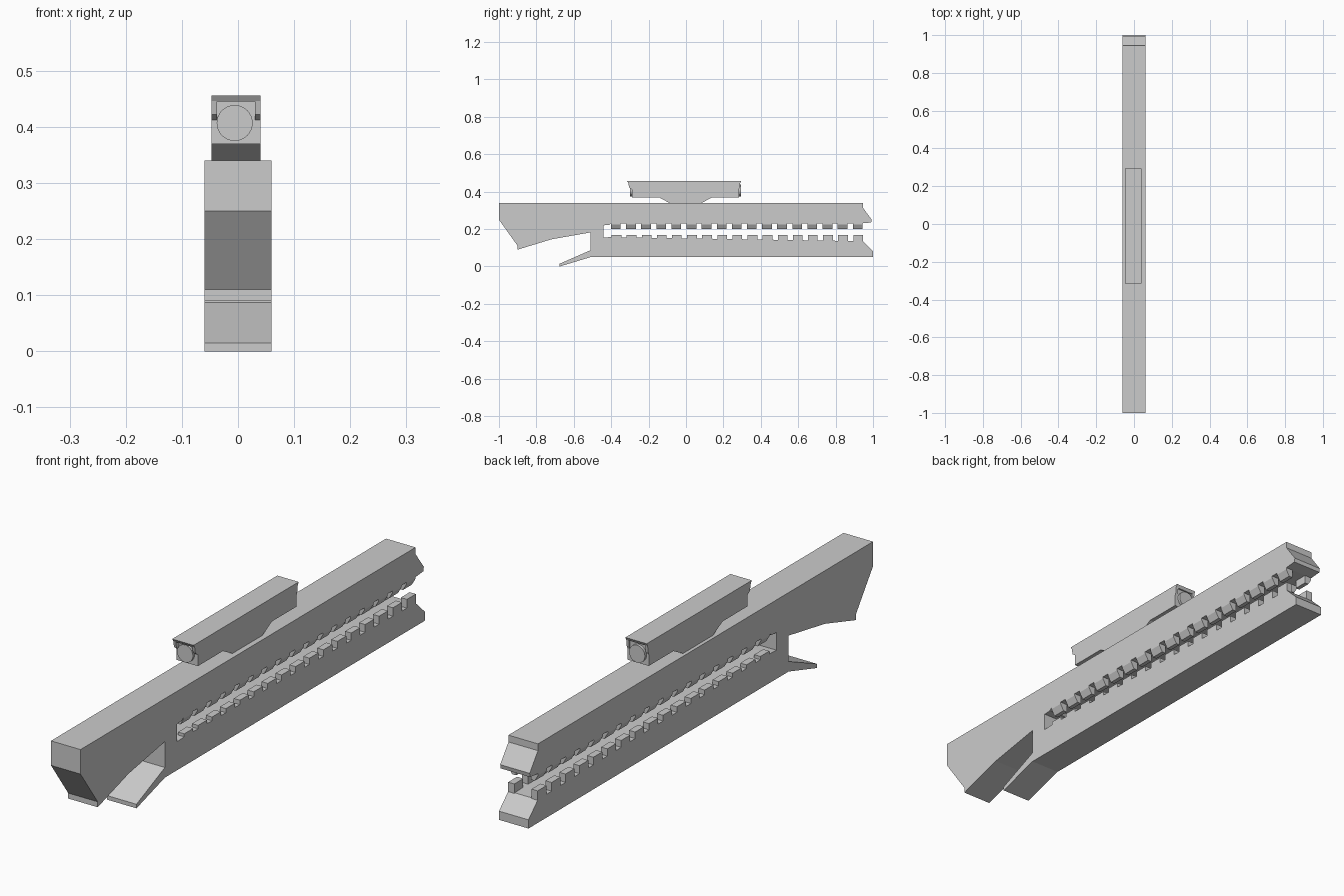
import bpy, bmesh, math
from mathutils import Matrix

if "Cube" in bpy.data.objects:
    bpy.data.objects.remove(bpy.data.objects["Cube"])


def finish(bm, name):
    bmesh.ops.recalc_face_normals(bm, faces=bm.faces[:])
    me = bpy.data.meshes.new(name)
    bm.to_mesh(me)
    bm.free()
    ob = bpy.data.objects.new(name, me)
    bpy.context.collection.objects.link(ob)
    return ob


def add_prism(bm, pts, axis, a, b):
    """Extrude a profile: axis 'x' takes (y, z) points, axis 'y' takes (x, z)."""
    pos = (lambda p, t: (t, p[0], p[1])) if axis == 'x' else (lambda p, t: (p[0], t, p[1]))
    face = bm.faces.new([bm.verts.new(pos(p, a)) for p in pts])
    ext = bmesh.ops.extrude_face_region(bm, geom=[face])
    vs = [g for g in ext['geom'] if isinstance(g, bmesh.types.BMVert)]
    bmesh.ops.translate(bm, verts=vs, vec=(b - a, 0, 0) if axis == 'x' else (0, b - a, 0))


def prism(name, pts, axis, a, b):
    bm = bmesh.new()
    add_prism(bm, pts, axis, a, b)
    return finish(bm, name)


# Main body: stock, upper rail, slot wall, lower rail and rear spur
prism("body", [
    (-1, .34), (.945, .34), (.945, .315), (.993, .25), (.99, .235), (.945, .231),
    (-.40, .231), (-.41, .222), (-.44, .22), (-.44, .155), (-.40, .157),
    (.945, .135), (1, .082), (1, .05), (-.51, .05), (-.675, 0), (-.675, .015),
    (-.51, .087), (-.51, .182), (-.72, .145), (-.9, .09), (-.9, .11), (-1, .25),
], 'x', -.06, .06)

# Two rows of teeth on each rail, inside the slot
upper, lower = bmesh.new(), bmesh.new()
for i in range(17):
    y = -.375 + i * .0808
    for s in (-1, 1):
        add_prism(upper, [(s * .06, .233), (s * .06, .224), (s * .046, .2),
                          (s * .03, .2), (s * .03, .233)], 'y', y - .026, y + .026)
    y = -.372 + i * .0808
    base = .152 - (y + .4) * .0164
    for s in (-1, 1):
        add_prism(lower, [(s * .06, base - .01), (s * .06, .168),
                          (s * .035, .168), (s * .035, base - .01)], 'y', y - .026, y + .026)
finish(upper, "upper_teeth")
finish(lower, "lower_teeth")

# Sight: housing with mounting foot, slightly off centre
prism("sight_housing", [
    (-.29, .447), (.283, .447), (.283, .37), (.14, .37), (.085, .34),
    (-.09, .34), (-.145, .37), (-.29, .37),
], 'x', -.047, .04)
# Overhanging hood: top plate and side cheeks
prism("sight_hood", [(-.315, .456), (.295, .456), (.289, .445), (-.308, .445)], 'x', -.047, .04)
for name, a, b in (("hood_left", -.047, -.037), ("hood_right", .03, .04)):
    prism(name, [(-.309, .447), (.29, .447), (.287, .422), (.283, .412),
                 (-.29, .412), (-.304, .422)], 'x', a, b)

# Round lenses at both ends
for name, y in (("front_lens", -.29), ("rear_lens", .284)):
    bm = bmesh.new()
    m = Matrix.Translation((-.006, y, .407)) @ Matrix.Rotation(math.pi / 2, 4, 'X')
    bmesh.ops.create_cone(bm, cap_ends=True, segments=32, radius1=.032,
                          radius2=.032, depth=.018, matrix=m)
    ob = finish(bm, name)
    bpy.context.view_layer.objects.active = ob
    bpy.ops.object.select_all(action='DESELECT')
    ob.select_set(True)
    bpy.ops.object.shade_smooth_by_angle()
